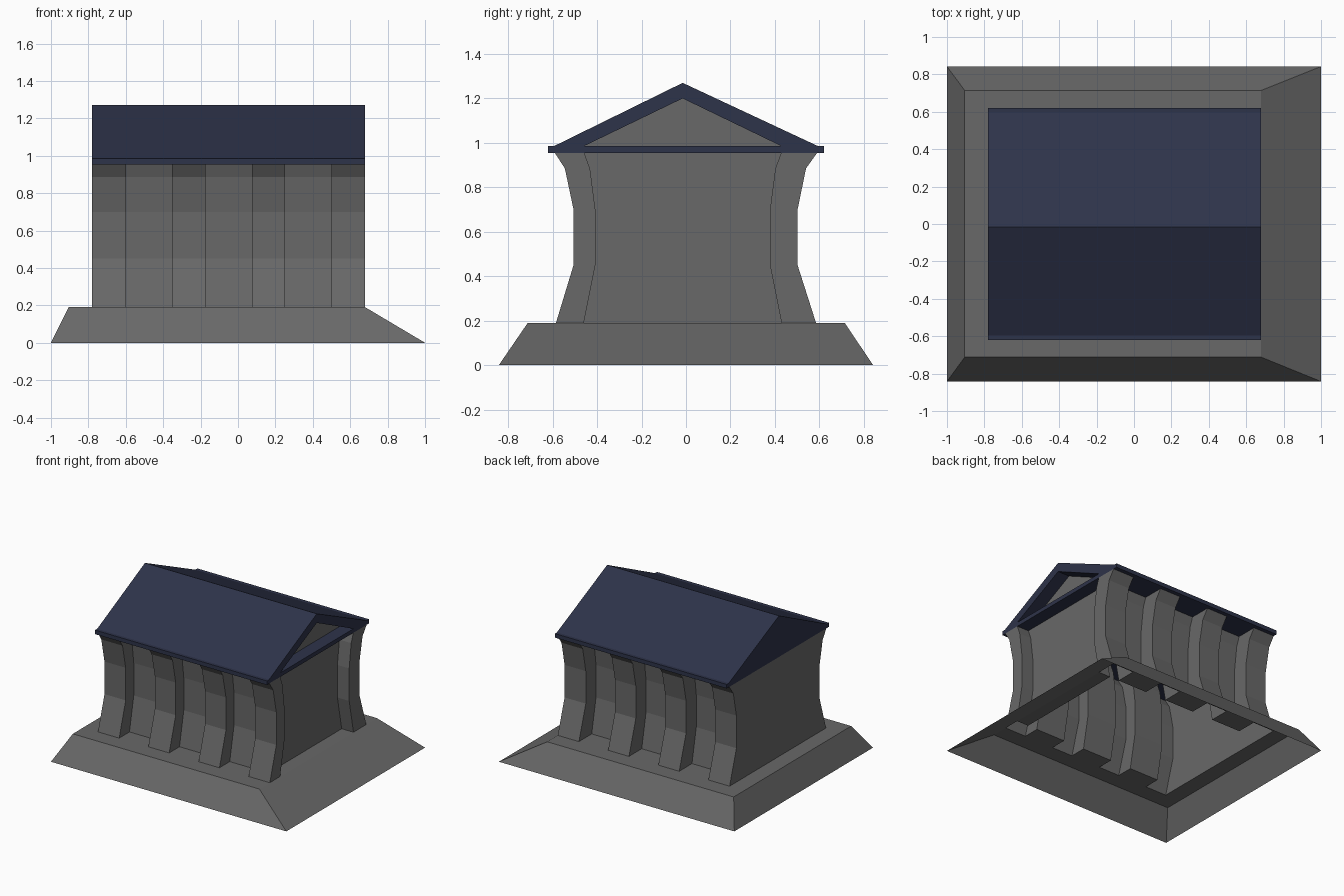
import bpy, bmesh

if "Cube" in bpy.data.objects:
    bpy.data.objects.remove(bpy.data.objects["Cube"])

GREY = (0.14, 0.14, 0.14, 1)
NAVY = (0.027, 0.033, 0.068, 1)


def make_object(name, faces, mat):
    """Weld a list of polygons into one flat-shaded mesh object."""
    bm = bmesh.new()
    for pts in faces:
        bm.faces.new([bm.verts.new(p) for p in pts])
    bmesh.ops.remove_doubles(bm, verts=bm.verts, dist=0.0005)
    mesh = bpy.data.meshes.new(name)
    bm.to_mesh(mesh)
    bm.free()
    mesh.materials.append(mat)
    obj = bpy.data.objects.new(name, mesh)
    bpy.context.collection.objects.link(obj)
    return obj


def material(name, color):
    mat = bpy.data.materials.new(name)
    mat.diffuse_color = color
    mat.use_nodes = True
    mat.node_tree.nodes["Principled BSDF"].inputs["Base Color"].default_value = mat.diffuse_color
    return mat


def bridge(a, b):
    """Quads between two counter-clockwise outlines, a below b."""
    n = len(a)
    return [(a[i], a[(i + 1) % n], b[(i + 1) % n], b[i]) for i in range(n)]


stone = material("stone", GREY)
slate = material("slate", NAVY)

X0, X1, XR = -0.78, 0.68, 0.58          # back end, front end, recessed end wall
PIERS = [(X0, -0.60), (-0.352, -0.175), (0.075, 0.252), (0.50, X1)]
# height, pier face -y, bay face -y, bay face +y, pier face +y
LEVELS = [(0.19, -0.585, -0.46, 0.43, 0.585),
          (0.45, -0.506, -0.408, 0.378, 0.502),
          (0.70, -0.506, -0.408, 0.378, 0.502),
          (0.885, -0.545, -0.432, 0.402, 0.54),
          (0.955, -0.59, -0.458, 0.428, 0.59)]


def side(z, outer, inner):
    """Plan line of one long side, from the plain end to the recessed end."""
    pts = []
    for a, b in PIERS:
        pts += [(a, inner, z), (a, outer, z), (b, outer, z), (b, inner, z)]
    return pts[1:] + [(XR, inner, z)]


# Hollow walls with flared piers
rings = [side(z, o1, i1) + side(z, o2, i2)[::-1] for z, o1, i1, i2, o2 in LEVELS]
make_object("walls", [f for a, b in zip(rings, rings[1:]) for f in bridge(a, b)], stone)

# Sloped plinth, open underneath, with floor around the walls
zt, o1, i1, i2, o2 = LEVELS[0]
low = [(-1, -0.842, 0), (1, -0.842, 0), (1, 0.842, 0), (-1, 0.842, 0)]
top = [(-0.905, -0.712, zt), (X1, -0.712, zt), (X1, 0.714, zt), (-0.905, 0.714, zt)]
front, back = side(zt, o1, i1)[:-2], side(zt, o2, i2)[:-2]
plinth = bridge(low, top)
plinth.append([top[0], top[1]] + front[::-1] + [(-0.905, o1, zt)])
plinth.append([(-0.905, o2, zt)] + back + [top[2], top[3]])
plinth.append([(-0.905, o1, zt), (X0, o1, zt), (X0, o2, zt), (-0.905, o2, zt)])
plinth.append([(XR, i1, zt), (X1, i1, zt), (X1, i2, zt), (XR, i2, zt)])
make_object("plinth", plinth, stone)

# Roof: extruded gable profile with a triangular pocket at the +x end
YC, ZB, ZE, ZR = -0.015, 0.954, 0.985, 1.27
p = [(-0.62, ZB), (0.62, ZB), (0.62, ZE), (0.595, ZE),
     (YC, ZR), (-0.595, ZE), (-0.62, ZE)]
h = [(-0.46, ZE), (0.43, ZE), (YC, 1.20)]


def at(x, pts):
    return [(x, y, z) for y, z in pts]


roof = bridge(at(X0, p), at(X1, p))
roof.append(at(X0, p)[::-1])
roof.append(at(X1, [p[0], p[1], p[2], p[3], h[1], h[0], p[5], p[6]]))
roof.append(at(X1, [h[1], p[3], p[4], h[2]]))
roof.append(at(X1, [p[5], h[0], h[2], p[4]]))
roof += bridge(at(X1, h), at(XR, h))
make_object("roof", roof, slate)

# Grey panel set back inside the gable
make_object("gable_panel", [at(XR, h)], stone)
